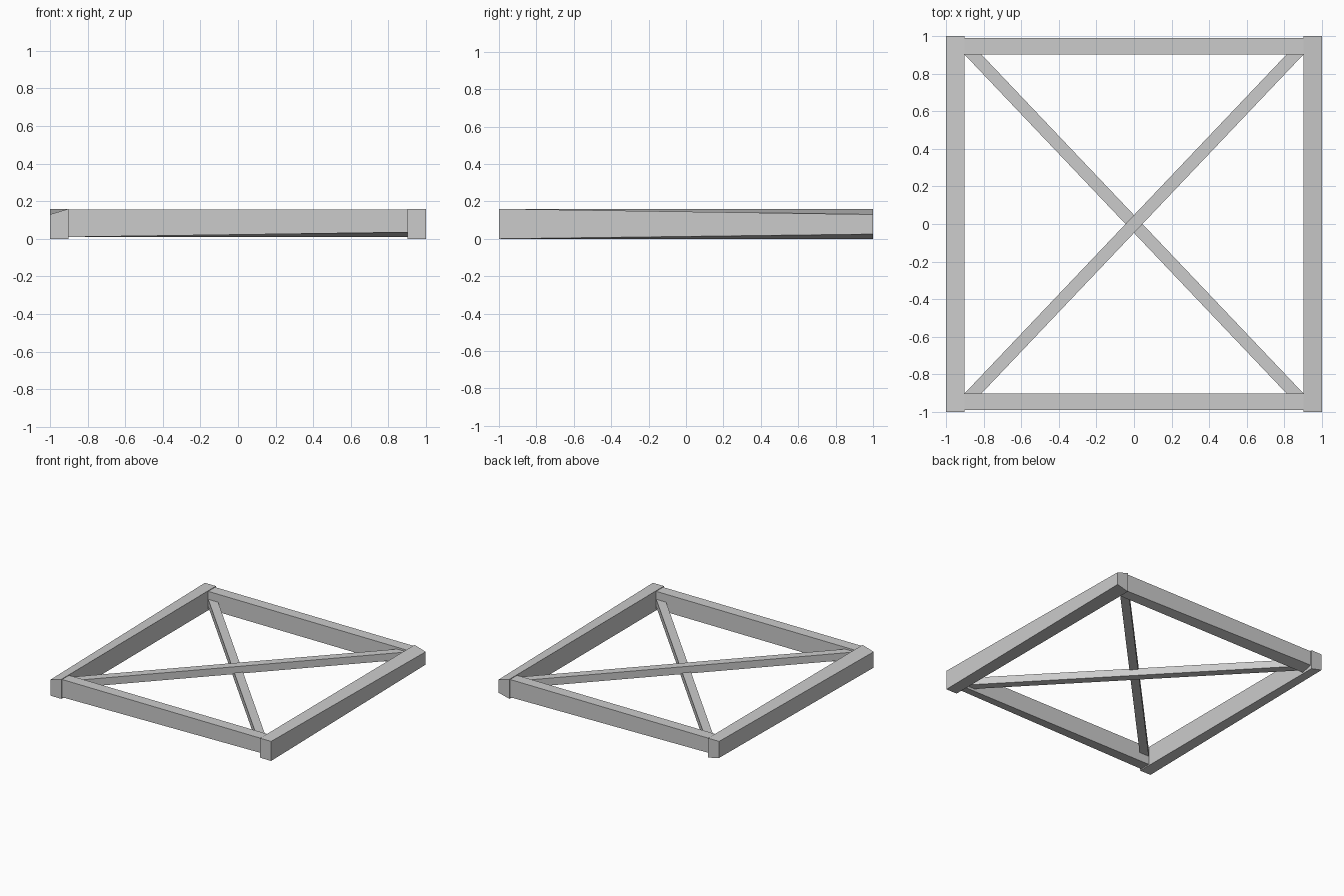
import bpy

if "Cube" in bpy.data.objects:
    bpy.data.objects.remove(bpy.data.objects["Cube"])


def prism(name, plan, bottom, top):
    """Bar with a four-cornered plan and its own bottom/top height per corner."""
    n = len(plan)
    verts = [(x, y, z) for (x, y), z in zip(plan, bottom)]
    verts += [(x, y, z) for (x, y), z in zip(plan, top)]
    faces = [tuple(reversed(range(n))), tuple(range(n, 2 * n))]
    faces += [(i, (i + 1) % n, n + (i + 1) % n, n + i) for i in range(n)]
    mesh = bpy.data.meshes.new(name)
    mesh.from_pydata(verts, [], faces)
    obj = bpy.data.objects.new(name, mesh)
    bpy.context.collection.objects.link(obj)
    return obj


def turned(plan):
    """The same plan turned half a revolution."""
    return [(-x, -y) for x, y in plan]


H = 0.16
# Side rails: full height inside, outer edges planed down at some ends
side = [(0.9, -1), (1, -1), (1, 1), (0.9, 1)]
prism("right_rail", side, [0, 0, 0.025, 0], [H, H, 0.13, H])
prism("left_rail", turned(side), [0, 0.025, 0, 0], [H, H, 0.13, H])

# End rails: slightly lower, outer bottom edge rising to one end
end = [(-0.9, -0.99), (0.9, -0.99), (0.9, -0.9), (-0.9, -0.9)]
for name, plan in (("front_rail", end), ("back_rail", turned(end))):
    prism(name, plan, [0.01, 0.035, 0.01, 0.01], [0.155] * 4)

# Diagonal braces, one crossing above the other
brace = [(-0.9, -0.9), (-0.81, -0.9), (0.9, 0.9), (0.81, 0.9)]
prism("upper_brace", brace, [0.08] * 4, [0.14] * 4)
mirrored = [(-x, y) for x, y in reversed(brace)]
prism("lower_brace", mirrored, [0.03] * 4, [0.09] * 4)
